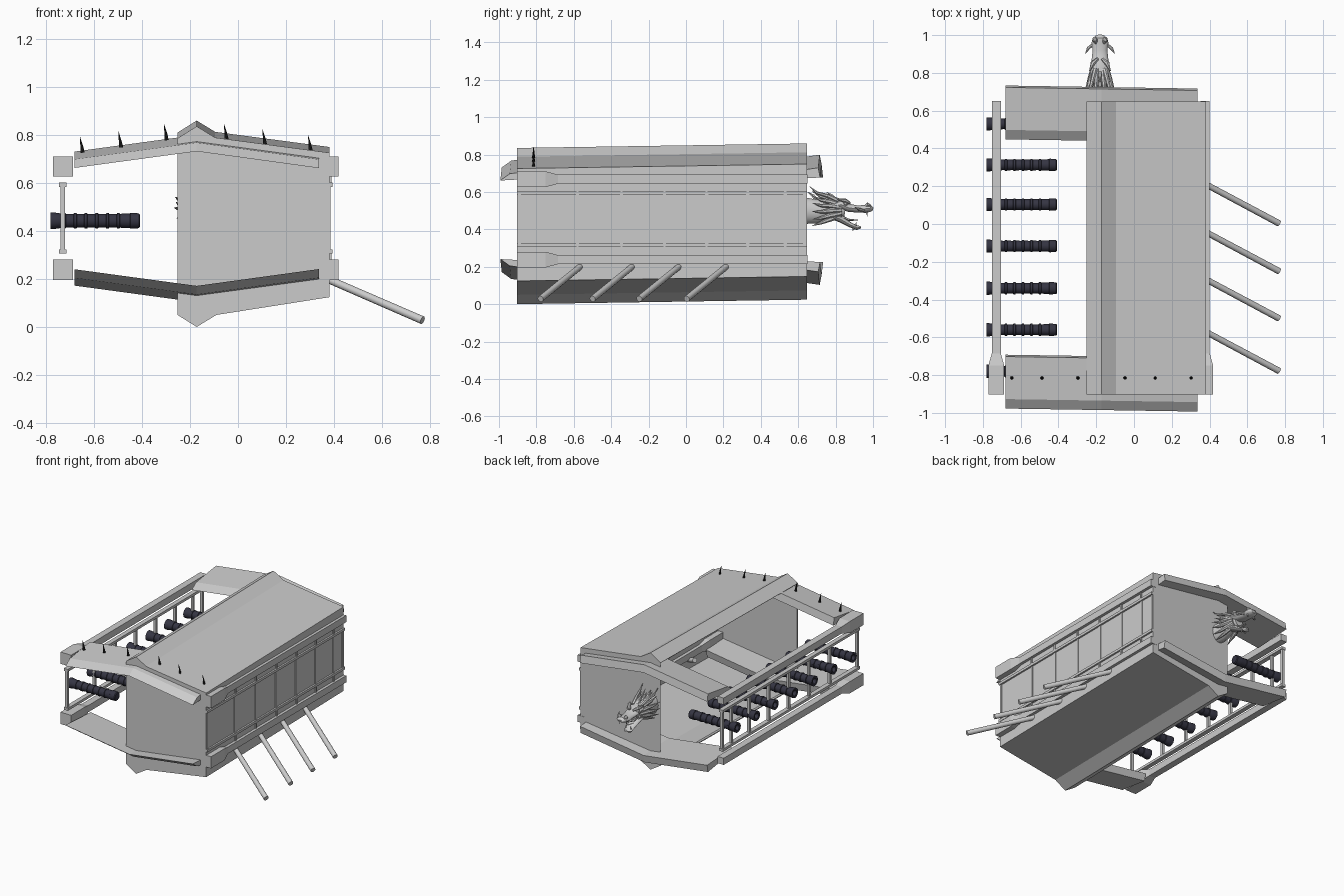
import bpy, bmesh, math
from mathutils import Vector

MID = -0.176  # symmetry plane of the full deck


def material(name, col):
    m = bpy.data.materials.new(name)
    m.diffuse_color = (*col, 1)
    return m


IRON = material("dark_iron", (0.035, 0.035, 0.055))
BLACK = material("black_spike", (0.015, 0.015, 0.015))


def finish(bm, name, mat=None, smooth=False):
    bmesh.ops.recalc_face_normals(bm, faces=bm.faces)
    me = bpy.data.meshes.new(name)
    bm.to_mesh(me)
    bm.free()
    ob = bpy.data.objects.new(name, me)
    bpy.context.collection.objects.link(ob)
    if mat:
        me.materials.append(mat)
    if smooth:
        bpy.ops.object.select_all(action='DESELECT')
        ob.select_set(True)
        bpy.context.view_layer.objects.active = ob
        bpy.ops.object.shade_smooth_by_angle(angle=math.radians(40))
    return ob


def loft(name, rings, mat=None, smooth=False):
    """Skin a list of closed rings and cap both ends."""
    bm = bmesh.new()
    vs = [[bm.verts.new(p) for p in r] for r in rings]
    n = len(rings[0])
    for a, b in zip(vs, vs[1:]):
        for i in range(n):
            j = (i + 1) % n
            bm.faces.new((a[i], a[j], b[j], b[i]))
    bm.faces.new(vs[0])
    bm.faces.new(vs[-1])
    return finish(bm, name, mat, smooth)


def box(name, x0, x1, y0, y1, z0, z1):
    return loft(name, [[(x, y0, z0), (x, y1, z0), (x, y1, z1), (x, y0, z1)] for x in (x0, x1)])


def tube(name, pts, sides=10, a=1, b=1, mat=None):
    """Round tube through (x, y, z, r); a and b stretch its section sideways and vertically."""
    P = [Vector(p[:3]) for p in pts]
    rings = []
    for i, p in enumerate(P):
        t = (P[min(i + 1, len(P) - 1)] - P[max(i - 1, 0)]).normalized()
        up = Vector((0, 0, 1)) if abs(t.z) < 0.9 else Vector((1, 0, 0))
        s = t.cross(up).normalized()
        u = s.cross(t)
        r = pts[i][3]
        rings.append([p + s * r * a * math.cos(k * math.tau / sides) + u * r * b * math.sin(k * math.tau / sides)
                      for k in range(sides)])
    return loft(name, rings, mat, True)


# hull shell: roof, right wall and floor, left side open
Y0, Y1, RISE = -0.903, 0.648, 0.024
prof = [(-0.252, 0.785), (-0.172, 0.835), (-0.095, 0.788), (0.381, 0.725),
        (0.381, 0.124), (-0.09, 0.05), (-0.172, 0.0), (-0.252, 0.05)]
bm = bmesh.new()
ends = [[bm.verts.new((x, y, z + dz)) for x, z in prof] for y, dz in ((Y0, 0), (Y1, RISE))]
for i in range(len(prof) - 1):
    bm.faces.new((ends[0][i], ends[0][i + 1], ends[1][i + 1], ends[1][i]))
for e in ends:
    bm.faces.new(e)
hull = finish(bm, "hull_shell")
mod = hull.modifiers.new("thickness", 'SOLIDIFY')
mod.thickness = 0.008
mod.offset = -1

# bent cross bands at both ends, top and bottom
sec = [(-0.985, -0.036), (-0.935, 0.0), (-0.71, 0.032), (-0.70, -0.02)]
for end, dy in (("front", 0), ("back", 1.425)):
    for level in ("upper", "lower"):
        rings = []
        for x, zc, yo in ((-0.68, 0.698, 0.008), (-0.172, 0.767, 0.0), (0.337, 0.697, -0.008)):
            r = [(x, y + dy + yo, zc + z) for y, z in sec]
            if level == "lower":
                r = [(px, py, 0.89 - pz + 0.012) for px, py, pz in r]
            rings.append(r)
        loft(f"{end}_{level}_band", rings)

# long rails with thick front ends, and ladder-like gun frames
posts = [-0.89, -0.58, -0.345, -0.115, 0.11, 0.33, 0.53, 0.635]
for side, s in (("left", -1), ("right", 1)):
    cx = MID + s * 0.553
    for level, zc in (("upper", 0.668), ("lower", 0.238)):
        rings = []
        for y, h in ((Y0, 0.042), (-0.75, 0.042), (-0.685, 0.024), (0.65, 0.024)):
            rings.append([(cx + i * h, y, zc + j * h) for i, j in ((-1, -1), (1, -1), (1, 1), (-1, 1))])
        loft(f"{side}_{level}_rail", rings)
    for level, z0 in (("upper", 0.583), ("lower", 0.305)):
        box(f"{side}_{level}_frame_bar", cx - 0.016, cx + 0.016, Y0, 0.648, z0, z0 + 0.018)
    for y in posts:
        box(f"{side}_frame_post", cx - 0.009, cx + 0.009, y - 0.009, y + 0.009, 0.31, 0.595)
for y in posts[1:-1]:
    for z0 in (0.585, 0.262):
        box("right_short_post", 0.375, 0.389, y - 0.006, y + 0.006, z0, z0 + 0.058)

# cannons with raised rings
gun = [(-0.742, 0.018), (-0.778, 0.020), (-0.78, 0.035), (-0.768, 0.035), (-0.735, 0.030)]
for k in range(6):
    x = -0.73 + k * 0.045
    gun += [(x, 0.028), (x + 0.002, 0.032), (x + 0.012, 0.032), (x + 0.014, 0.029)]
gun += [(-0.45, 0.030), (-0.448, 0.033), (-0.413, 0.031), (-0.408, 0.026)]
for y in (0.53, 0.313, 0.103, -0.117, -0.34, -0.56, -0.78):
    rings = [[(x, y + r * math.cos(k * math.tau / 20), 0.442 + r * math.sin(k * math.tau / 20))
              for k in range(20)] for x, r in gun]
    loft("cannon", rings, IRON, True)

# oars slanting out of the right wall
for y in (0.003, -0.25, -0.50, -0.778):
    tube("oar", [(0.30, y + 0.25, 0.231, 0.016), (0.768, y, 0.028, 0.017)], 12)

# roof spikes along the front
for x, z in ((-0.65, 0.73), (-0.49, 0.752), (-0.30, 0.782), (-0.05, 0.782), (0.11, 0.76), (0.30, 0.735)):
    tube("roof_spike", [(x + 0.003, -0.815, z - 0.005, 0.009), (x, -0.815, z + 0.02, 0.006),
                        (x - 0.008, -0.815, z + 0.062, 0.0006)], 8, mat=BLACK)

# carved beast figurehead on the back wall
C = -0.18
tube("figurehead_neck", [(C, 0.63, 0.50, 0.066), (C, 0.70, 0.495, 0.060), (C, 0.76, 0.505, 0.050),
                         (C, 0.81, 0.51, 0.046), (C, 0.85, 0.508, 0.036)], 14, 0.85, 1.1)
tube("figurehead_upper_snout", [(C, 0.79, 0.525, 0.038), (C, 0.83, 0.532, 0.040), (C, 0.87, 0.515, 0.034),
                                (C, 0.92, 0.508, 0.030), (C, 0.96, 0.510, 0.034), (C, 0.985, 0.512, 0.030),
                                (C, 1.0, 0.508, 0.014)], 14, 1.3, 0.65)
tube("figurehead_lower_jaw", [(C, 0.78, 0.475, 0.040), (C, 0.83, 0.452, 0.034), (C, 0.88, 0.423, 0.026),
                              (C, 0.915, 0.408, 0.025), (C, 0.935, 0.412, 0.012)], 12, 1.2, 0.5)
tube("figurehead_tongue", [(C, 0.80, 0.48, 0.022), (C, 0.87, 0.45, 0.018), (C, 0.92, 0.45, 0.004)], 8, 1, 0.4)
for s in (-1, 1):
    def limb(name, pts, sides=7, a=1, b=1):
        tube("figurehead_" + name, [(C + s * x, y, z, r) for x, y, z, r in pts], sides, a, b)
    limb("horn", [(0.025, 0.82, 0.55, 0.014), (0.04, 0.76, 0.578, 0.011), (0.055, 0.70, 0.595, 0.008),
                  (0.06, 0.66, 0.63, 0.001)])
    limb("brow", [(0.012, 0.875, 0.54, 0.008), (0.038, 0.85, 0.553, 0.013), (0.055, 0.81, 0.56, 0.003)])
    limb("eye", [(0.036, 0.838, 0.535, 0.004), (0.038, 0.848, 0.535, 0.012),
                 (0.038, 0.856, 0.535, 0.012), (0.036, 0.866, 0.533, 0.003)])
    limb("nostril", [(0.02, 0.955, 0.52, 0.008), (0.026, 0.972, 0.53, 0.014), (0.022, 0.988, 0.525, 0.006)])
    limb("whisker", [(0.038, 0.95, 0.50, 0.008), (0.062, 0.93, 0.505, 0.009), (0.078, 0.90, 0.52, 0.001)])
    limb("fang", [(0.026, 0.965, 0.50, 0.006), (0.026, 0.97, 0.468, 0.0006)], 6)
    limb("lower_fang", [(0.02, 0.905, 0.41, 0.006), (0.02, 0.912, 0.443, 0.0006)], 6)
    limb("chin_tuft", [(0.012, 0.90, 0.41, 0.010), (0.016, 0.89, 0.392, 0.001)], 6)
    # flowing mane locks around the cheek
    for k in range(6):
        ang = math.radians(-55 + 25 * k)
        cx, cz = math.cos(ang), math.sin(ang)
        limb("mane_lock", [(0.034 * cx, 0.83, 0.505 + 0.036 * cz, 0.014),
                           (0.052 * cx, 0.77, 0.505 + 0.062 * cz, 0.014),
                           (0.068 * cx, 0.72, 0.500 + 0.080 * cz, 0.009),
                           (0.086 * cx, 0.675, 0.505 + 0.105 * cz, 0.001)], 7)
# crest fins along the top of the neck
for y in (0.68, 0.73, 0.78):
    tube("figurehead_crest", [(C, y + 0.02, 0.55, 0.014), (C, y, 0.58, 0.009), (C, y - 0.03, 0.60, 0.001)], 6)
